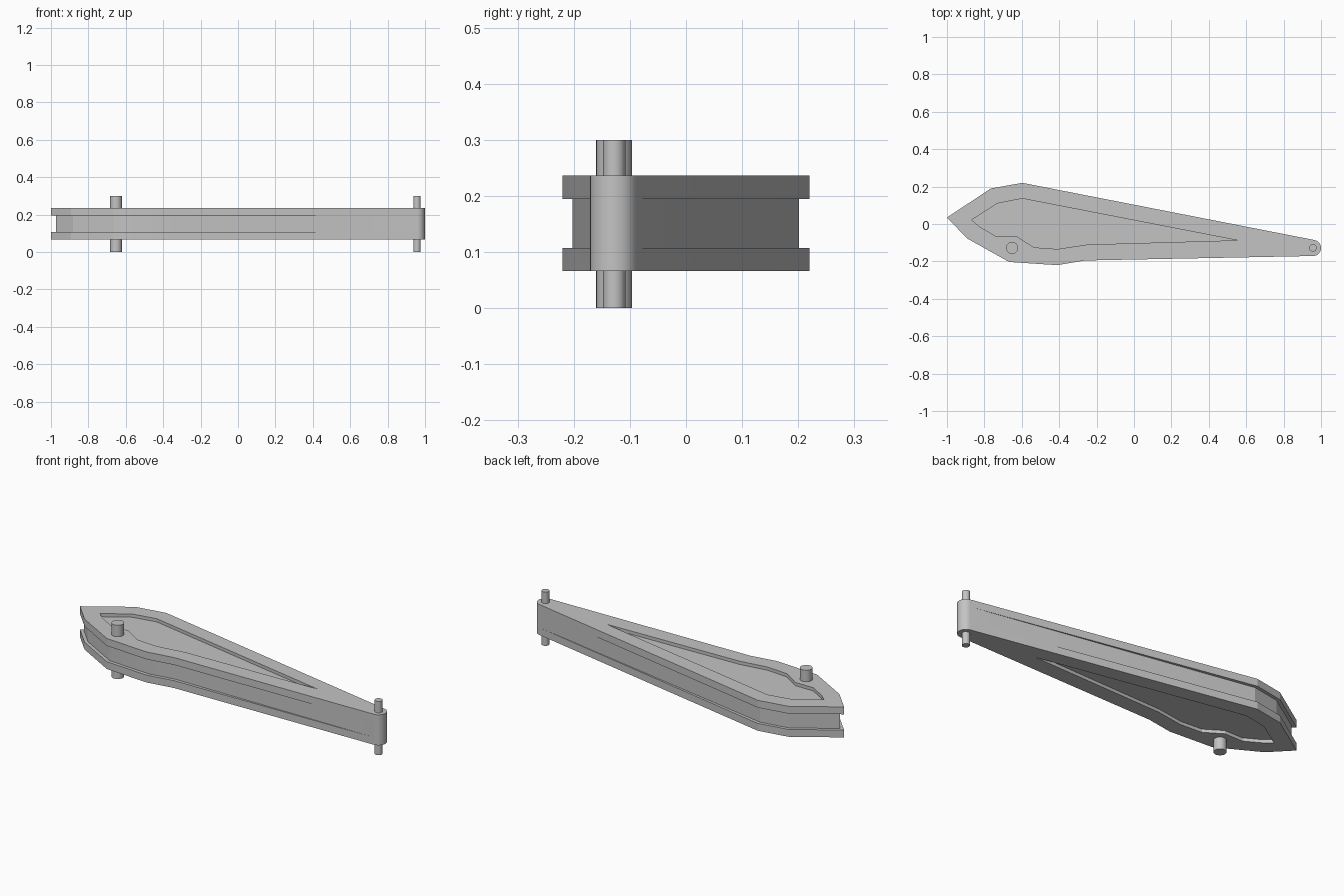
import bpy, bmesh
from math import cos, sin, radians
from mathutils import Vector

if "Cube" in bpy.data.objects:
    bpy.data.objects.remove(bpy.data.objects["Cube"], do_unlink=True)

COLOUR = (0.55, 0.55, 0.55, 1)
grey = bpy.data.materials.new("plain_grey")
grey.use_nodes = True
grey.diffuse_color = COLOUR
grey.node_tree.nodes["Principled BSDF"].inputs["Base Color"].default_value = COLOUR

TIP = Vector((0.957, -0.128))
TIP_R = 0.043


def prism(name, loops, z0, z1):
    """Fill one outline (plus optional holes) and extrude it upwards."""
    bm = bmesh.new()
    edges = []
    for loop in loops:
        vs = [bm.verts.new((p[0], p[1], z0)) for p in loop]
        edges += [bm.edges.new((vs[i - 1], vs[i])) for i in range(len(vs))]
    bmesh.ops.triangle_fill(bm, edges=edges, use_beauty=True)
    top = bmesh.ops.extrude_face_region(bm, geom=bm.faces[:])["geom"]
    bmesh.ops.translate(bm, vec=(0, 0, z1 - z0),
                        verts=[g for g in top if isinstance(g, bmesh.types.BMVert)])
    bmesh.ops.recalc_face_normals(bm, faces=bm.faces[:])
    mesh = bpy.data.meshes.new(name)
    bm.to_mesh(mesh)
    bm.free()
    mesh.materials.append(grey)
    mesh.shade_smooth()
    mesh.set_sharp_from_angle(angle=radians(16))
    obj = bpy.data.objects.new(name, mesh)
    bpy.context.collection.objects.link(obj)


def arc(centre, r, a0, a1, n):
    angles = [radians(a0 + (a1 - a0) * i / n) for i in range(n + 1)]
    return [(centre[0] + r * cos(a), centre[1] + r * sin(a)) for a in angles]


def inset(points, d):
    """Move every corner of a clockwise outline inwards by d."""
    result = []
    for i, p in enumerate(points):
        p = Vector(p)
        e0 = (p - Vector(points[i - 1])).normalized()
        e1 = (Vector(points[(i + 1) % len(points)]) - p).normalized()
        n0, n1 = Vector((e0.y, -e0.x)), Vector((e1.y, -e1.x))
        result.append(p + (n0 + n1) * d / (1 + n0.dot(n1)))
    return result


# Arm outline, clockwise from the pointed end
upper = [(-1, 0.035), (-0.765, 0.19), (-0.597, 0.22)]
lower = [(-0.26, -0.195), (-0.41, -0.22), (-0.667, -0.203), (-0.893, -0.077)]
nose = arc(TIP, TIP_R, 79, -89, 16)
outline = upper + nose + lower
pocket = [(-0.868, 0.022), (-0.73, 0.11), (-0.597, 0.136), (0.55, -0.087),
          (-0.25, -0.11), (-0.41, -0.134), (-0.535, -0.125), (-0.63, -0.064),
          (-0.74, -0.064), (-0.825, -0.015)]

# Plates with pocket openings
prism("lower_plate", [outline, pocket], 0.066, 0.107)
prism("upper_plate", [outline, pocket], 0.195, 0.236)

# Narrower core whose side grooves taper out at the rounded nose
shrunk = inset(outline, 0.018)
prism("core", [shrunk[:len(upper)] + nose + shrunk[-len(lower):]], 0.107, 0.195)

# Panel forming the shallow pocket floors on both faces
prism("pocket_panel", [pocket], 0.084, 0.218)

# Pivot pins through the arm
for name, centre, r in (("large_pin", (-0.652, -0.128), 0.032), ("small_pin", TIP, 0.02)):
    prism(name, [arc(centre, r, 0, 348.75, 31)], 0, 0.3)
